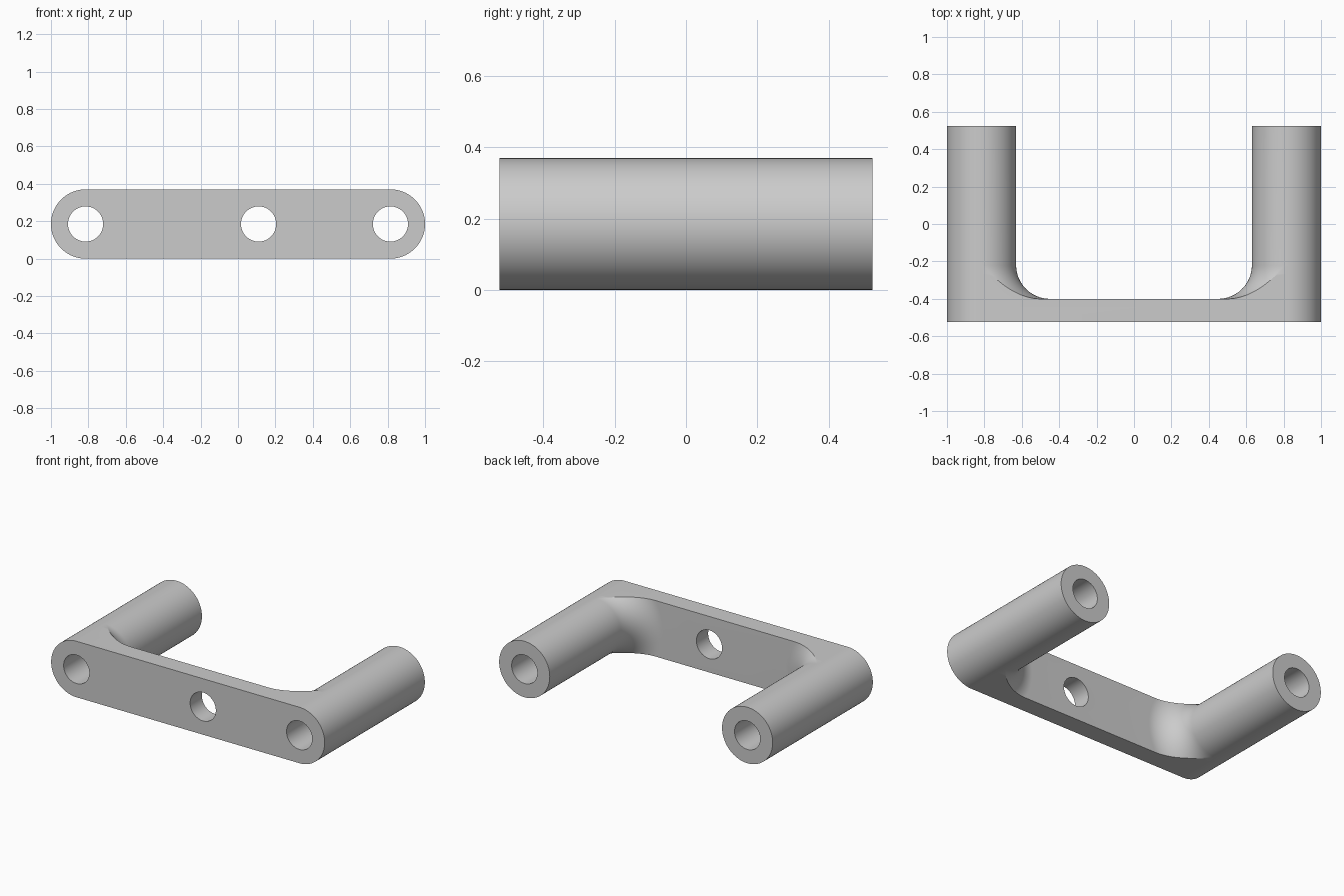
import bpy, bmesh
from math import pi, sin, cos, asin, sqrt
from mathutils import Matrix

if "Cube" in bpy.data.objects:
    bpy.data.objects.remove(bpy.data.objects["Cube"])

R = 0.185                 # outer radius of legs and plate ends
CX = 1 - R                # leg axis offset
FRONT, BACK = -0.523, 0.523
PLATE = -0.40             # rear face of the plate
FILLET = 0.18
HOLE = 0.094
N, STEPS = 48, 24

metal = bpy.data.materials.new("grey metal")
metal.use_nodes = True
grey = (0.6, 0.6, 0.6, 1)
metal.diffuse_color = grey
metal.node_tree.nodes["Principled BSDF"].inputs["Base Color"].default_value = grey


def outer_arc(y, side):
    """Rounded outer half of a leg, from top to bottom."""
    return [(side * (CX + R * sin(pi * i / N)), y, R + R * cos(pi * i / N))
            for i in range(N + 1)]


def inner_arc(y, r, side):
    """Inner side of a leg of radius r, trimmed to the plate height, bottom to top."""
    a = asin(min(1, R / r))
    return [(side * (CX - r * cos(t)), y, R + r * sin(t))
            for t in (-a + 2 * a * i / N for i in range(N + 1))]


bm = bmesh.new()


def verts(points):
    return [bm.verts.new(p) for p in points]


def bridge(a, b, closed):
    for i in range(len(a) if closed else len(a) - 1):
        j = (i + 1) % len(a)
        bm.faces.new((a[i], a[j], b[j], b[i]))


# Legs: sections sweeping down the fillet from the plate, then straight back
front, rear_outer, rear_inner = {}, {}, {}
for side in (-1, 1):
    sections = []
    for k in range(STEPS + 1):
        t = pi / 2 * k / STEPS
        sections.append((PLATE + FILLET * (1 - cos(t)), R + FILLET * (1 - sin(t))))
    sections.append((BACK, R))
    rings = [verts(outer_arc(y, side) + inner_arc(y, r, side)) for y, r in sections]
    for a, b in zip(rings, rings[1:]):
        bridge(a, b, True)
    bm.faces.new(rings[-1])
    front[side] = verts(outer_arc(FRONT, side))
    rear_outer[side] = rings[0][:N + 1]
    rear_inner[side] = rings[0][N + 1:]
    bridge(front[side], rear_outer[side], False)

# Plate: front, rear, top and bottom faces
bm.faces.new(front[1] + front[-1][::-1])
bm.faces.new(rear_inner[1] + rear_inner[-1][::-1])
for end, inner_end in ((0, -1), (-1, 0)):
    bm.faces.new((front[-1][end], front[1][end], rear_outer[1][end],
                  rear_inner[1][inner_end], rear_inner[-1][inner_end],
                  rear_outer[-1][end]))

bmesh.ops.remove_doubles(bm, verts=bm.verts, dist=1e-5)
bmesh.ops.dissolve_degenerate(bm, edges=bm.edges, dist=1e-5)
bmesh.ops.recalc_face_normals(bm, faces=bm.faces)
mesh = bpy.data.meshes.new("bracket")
bm.to_mesh(mesh)
bm.free()
bracket = bpy.data.objects.new("bracket", mesh)
bpy.context.collection.objects.link(bracket)
mesh.materials.append(metal)

# Bores through both legs and the off-centre plate hole
bpy.context.view_layer.objects.active = bracket
for x in (-CX, 0.11, CX):
    bpy.ops.mesh.primitive_cylinder_add(vertices=64, radius=HOLE, depth=3,
                                        location=(x, 0, R), rotation=(pi / 2, 0, 0))
    cutter = bpy.context.object
    cutter.name = "hole_cutter"
    cutter.hide_render = True
    cutter.data.materials.append(metal)
    bpy.context.view_layer.objects.active = bracket
    cut = bracket.modifiers.new("hole", "BOOLEAN")
    cut.operation = "DIFFERENCE"
    cut.solver = "EXACT"
    cut.object = cutter
    bpy.ops.object.modifier_apply(modifier=cut.name)
    bpy.data.objects.remove(cutter)

# Smooth curved faces, keeping the rims sharp
bracket.select_set(True)
bpy.context.view_layer.objects.active = bracket
bpy.ops.object.shade_smooth_by_angle(angle=pi / 9)
